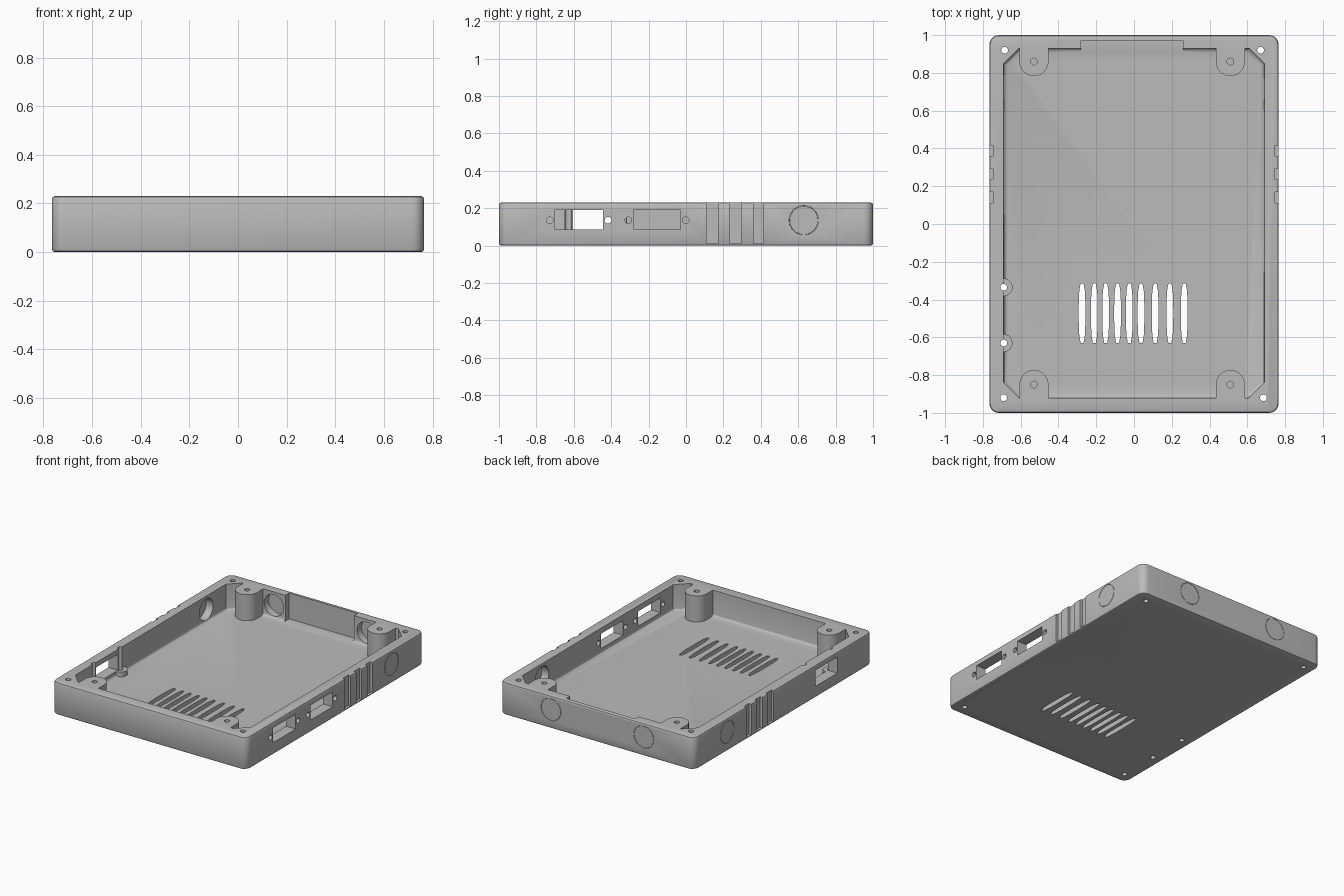
import bpy, bmesh, math

if "Cube" in bpy.data.objects:
    bpy.data.objects.remove(bpy.data.objects["Cube"], do_unlink=True)

HALF_X, HEIGHT, FLOOR = 0.765, 0.23, 0.045
IN_X, IN_FRONT, IN_BACK = 0.69, -0.92, 0.93


def circle(cx, cy, r, n=32, start=0.0, sweep=math.tau):
    """Points on a full circle, or on an arc that includes both ends."""
    count = n if sweep == math.tau else n + 1
    return [(cx + r * math.cos(start + sweep * i / n),
             cy + r * math.sin(start + sweep * i / n)) for i in range(count)]


def box(x0, x1, y0, y1):
    return [(x0, y0), (x1, y0), (x1, y1), (x0, y1)]


def prism(name, points, lo, hi, axis="z"):
    """Extrude a flat outline along one axis."""
    place = {"x": lambda u, v, h: (h, u, v),
             "y": lambda u, v, h: (u, h, v),
             "z": lambda u, v, h: (u, v, h)}[axis]
    bm = bmesh.new()
    low = [bm.verts.new(place(u, v, lo)) for u, v in points]
    high = [bm.verts.new(place(u, v, hi)) for u, v in points]
    bm.faces.new(low)
    bm.faces.new(high)
    for i in range(len(points)):
        j = (i + 1) % len(points)
        bm.faces.new((low[i], low[j], high[j], high[i]))
    bmesh.ops.recalc_face_normals(bm, faces=bm.faces)
    mesh = bpy.data.meshes.new(name)
    bm.to_mesh(mesh)
    bm.free()
    obj = bpy.data.objects.new(name, mesh)
    bpy.context.collection.objects.link(obj)
    return obj


def bevel_edges(obj, width, segments, rule):
    bm = bmesh.new()
    bm.from_mesh(obj.data)
    edges = [e for e in bm.edges if rule(e.verts[0].co, e.verts[1].co)]
    bmesh.ops.bevel(bm, geom=edges, offset=width, segments=segments,
                    profile=0.5, affect="EDGES")
    bm.to_mesh(obj.data)
    bm.free()


def combine(target, tool, operation="DIFFERENCE"):
    tool.hide_render = True
    mod = target.modifiers.new("combine", "BOOLEAN")
    mod.operation, mod.solver, mod.object = operation, "EXACT", tool
    bpy.context.view_layer.objects.active = target
    bpy.ops.object.modifier_apply(modifier=mod.name)
    bpy.data.objects.remove(tool, do_unlink=True)


# Outer block with rounded corners and softened rims
tray = prism("enclosure_tray", box(-HALF_X, HALF_X, -1, 1), 0, HEIGHT)
bevel_edges(tray, 0.05, 6, lambda a, b: abs(a.z - b.z) > 0.1)
bevel_edges(tray, 0.012, 2, lambda a, b: abs(a.z - b.z) < 0.001)

# Cavity with chamfered corners and a filleted floor
c = 0.08
outline = []
for x, y, dx, dy in ((-IN_X, IN_FRONT, 1, 1), (IN_X, IN_FRONT, -1, 1),
                     (IN_X, IN_BACK, -1, -1), (-IN_X, IN_BACK, 1, -1)):
    pair = [(x, y + dy * c), (x + dx * c, y)]
    outline += pair if dx * dy > 0 else pair[::-1]
cavity = prism("cavity", outline, FLOOR, HEIGHT + 0.1)
bevel_edges(cavity, 0.022, 3, lambda a, b: max(a.z, b.z) < FLOOR + 0.001)

# Four U-shaped mounting posts left standing against the end walls
posts = [(x, y) for x in (-0.53, 0.51) for y in (-0.85, 0.86)]
for x, y in posts:
    side = 1 if y > 0 else -1
    arc = circle(x, y, 0.077, 20, math.pi if side > 0 else 0, math.pi)
    ends = [(arc[-1][0], y + side * 0.12), (arc[0][0], y + side * 0.12)]
    combine(cavity, prism("post", arc + ends, 0, 0.5))

# Two low lugs beside the left opening
lugs = [(-0.69, -0.335), (-0.69, -0.63)]
for x, y in lugs:
    combine(cavity, prism("lug", circle(x, y, 0.047), 0, 0.08))
combine(tray, cavity)

# Thinned middle of the back wall
combine(tray, prism("back_recess", box(-0.28, 0.26, 0.9, 0.972), FLOOR + 0.002, 0.4))

# Screw holes: blind in posts, through in corners and lugs
for x, y in posts:
    combine(tray, prism("post_hole", circle(x, y, 0.018, 16), 0.08, 0.4))
corners = [(-0.69, -0.92), (0.685, -0.92), (-0.685, 0.92), (0.67, 0.92)]
for x, y in corners + lugs:
    combine(tray, prism("screw_hole", circle(x, y, 0.018, 16), -0.1, 0.4))

# Connector openings and their screw holes
for y0, y1 in ((-0.70, -0.445), (-0.28, -0.03)):
    combine(tray, prism("right_opening", box(y0, y1, 0.085, 0.19), 0.6, 0.9, "x"))
    for y in (y0 - 0.028, y1 + 0.028):
        combine(tray, prism("connector_hole", circle(y, 0.135, 0.018, 16),
                            0.6, 0.9, "x"))
combine(tray, prism("left_opening", box(-0.605, -0.36, 0.081, 0.195), -0.9, -0.6, "x"))

# Vent slots with gently bowed sides
for x in (-0.275, -0.21, -0.15, -0.087, -0.025, 0.037, 0.112, 0.19, 0.266):
    half = []
    for i in range(9):
        t = -1 + i / 4
        half.append((0.008 + 0.01 * math.sqrt(1 - t * t), -0.472 + 0.157 * t))
    slot = [(x + w, y) for w, y in half] + [(x - w, y) for w, y in reversed(half)]
    combine(tray, prism("vent_slot", slot, -0.1, 0.1))

# Vertical grip grooves on both sides
for side in (-1, 1):
    for y0, y1 in ((0.11, 0.17), (0.235, 0.295), (0.36, 0.415)):
        x0, x1 = sorted((side * (HALF_X - 0.018), side * 0.9))
        combine(tray, prism("grip_groove", box(x0, x1, y0, y1), 0.012, 0.4))


def knockout(u, wall, depth, axis):
    """Round pocket inside a wall and a fine ring scored outside it."""
    inner, outer = wall * (abs(wall) - 0.1) / abs(wall), wall * (1 - depth / abs(wall))
    lo, hi = sorted((inner, outer))
    combine(tray, prism("pocket", circle(u, 0.135, 0.076, 40), lo, hi, axis))
    place = (wall, u, 0.135) if axis == "x" else (u, wall, 0.135)
    turn = (0, math.pi / 2, 0) if axis == "x" else (math.pi / 2, 0, 0)
    bpy.ops.mesh.primitive_torus_add(location=place, rotation=turn,
                                     major_radius=0.077, minor_radius=0.002,
                                     major_segments=40, minor_segments=6)
    combine(tray, bpy.context.object)


# Knockouts in the side walls and back wall
for wall in (-HALF_X, HALF_X):
    knockout(0.63, wall, 0.02, "x")
for x in (-0.37, 0.36):
    knockout(x, 1.0, 0.02, "y")

# Plain grey plastic
grey = bpy.data.materials.new("grey_plastic")
grey.use_nodes = True
colour = (0.5, 0.5, 0.5, 1)
grey.diffuse_color = colour
grey.node_tree.nodes["Principled BSDF"].inputs["Base Color"].default_value = colour
tray.data.materials.clear()
tray.data.materials.append(grey)
for face in tray.data.polygons:
    face.material_index = 0

bpy.ops.object.select_all(action="DESELECT")
tray.select_set(True)
bpy.context.view_layer.objects.active = tray
bpy.ops.object.shade_smooth_by_angle(angle=math.radians(30))
